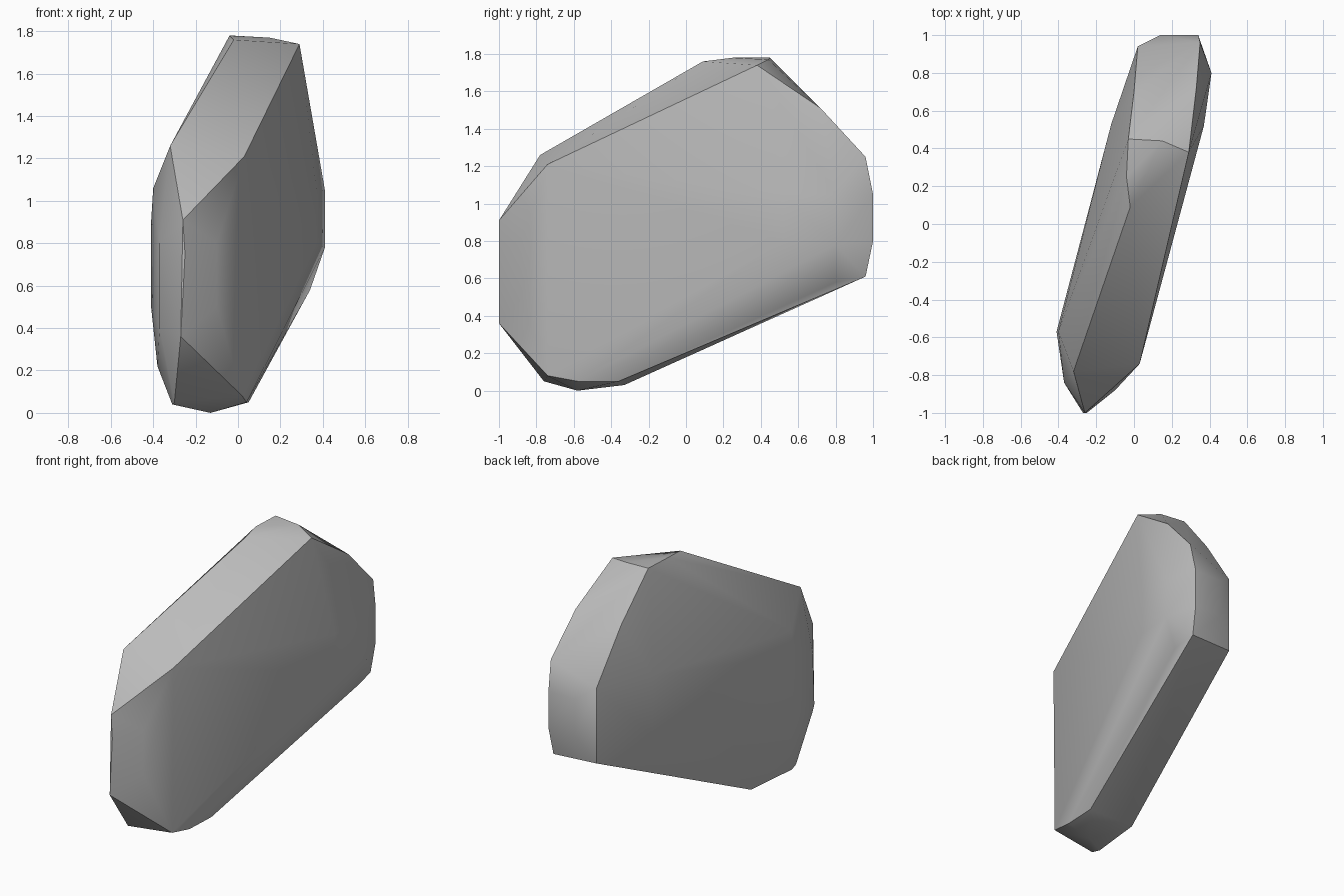
import bpy
import bmesh
import math
from mathutils import Vector

# Remove only the default object
default_object = bpy.data.objects.get("Cube")
if default_object:
    bpy.data.objects.remove(default_object, do_unlink=True)


def make_material(name, value):
    """Plain matte grey material."""
    material = bpy.data.materials.new(name)
    material.use_nodes = True
    colour = (value, value, value, 1.0)
    material.diffuse_color = colour
    shader = material.node_tree.nodes["Principled BSDF"]
    shader.inputs["Base Color"].default_value = colour
    shader.inputs["Roughness"].default_value = 0.8
    return material


def make_hull(name, outlines, material, sharp_angle):
    """Wrap a tight convex skin around several outlines given in hundredths."""
    mesh = bpy.data.meshes.new(name)
    stone = bpy.data.objects.new(name, mesh)
    bpy.context.collection.objects.link(stone)

    bm = bmesh.new()
    for outline in outlines:
        for point in outline:
            bm.verts.new(Vector(point) / 100)
    result = bmesh.ops.convex_hull(bm, input=bm.verts[:], use_existing_faces=False)

    # Discard the points that ended up inside the skin
    inside = {item for item in result["geom_interior"] + result["geom_unused"]
              if isinstance(item, bmesh.types.BMVert)}
    bmesh.ops.delete(bm, geom=list(inside), context="VERTS")
    bmesh.ops.recalc_face_normals(bm, faces=bm.faces[:])
    bm.to_mesh(mesh)
    bm.free()

    mesh.materials.append(material)
    bpy.ops.object.select_all(action="DESELECT")
    stone.select_set(True)
    bpy.context.view_layer.objects.active = stone
    bpy.ops.object.shade_smooth_by_angle(angle=math.radians(sharp_angle))
    return stone


# Border of the broad left face, from the peak round the back and underneath
left_border = [
    (29, 38, 174), (33, 72, 151), (35, 96, 125), (34, 100, 105),
    (34, 100, 80), (33, 96, 61), (34, 80, 58),
    (5, -36, 5), (4, -58, 5), (2, -74, 8), (2, -74, 105), (3, -74, 121),
]

# Slight swelling towards the back of the left face
left_swell = [(41, 80, 105), (41, 80, 78), (37, 52, 105), (37, 52, 80)]

# Border of the broad right face
right_border = [
    (-2, 9, 176), (-4, 25, 178), (-3, 45, 178), (0, 70, 148), (2, 94, 113),
    (2, 94, 62), (-26, -33, 3), (-31, -70, 4), (-32, -78, 126),
]

# Swelling towards the front of the right face
right_swell = [
    (-40, -57, 106), (-41, -57, 90), (-41, -57, 50), (-38, -57, 22),
    (-37, -84, 80), (-37, -84, 40), (-12, 53, 110), (-12, 53, 70),
]

# Narrow nose, crown, tail and foot that join the two broad faces
rim = [
    (-26, -100, 91), (-25, -100, 75), (-27, -100, 36), (-10, -88, 80),
    (-10, -88, 50), (15, 44, 177), (14, 100, 105), (14, 100, 80), (-13, -58, 0),
    (-30, -76, 5),
]

stone_grey = make_material("stone grey", 0.5)
make_hull("smooth_boulder",
          [left_border, left_swell, right_border, right_swell, rim],
          stone_grey, 35)
